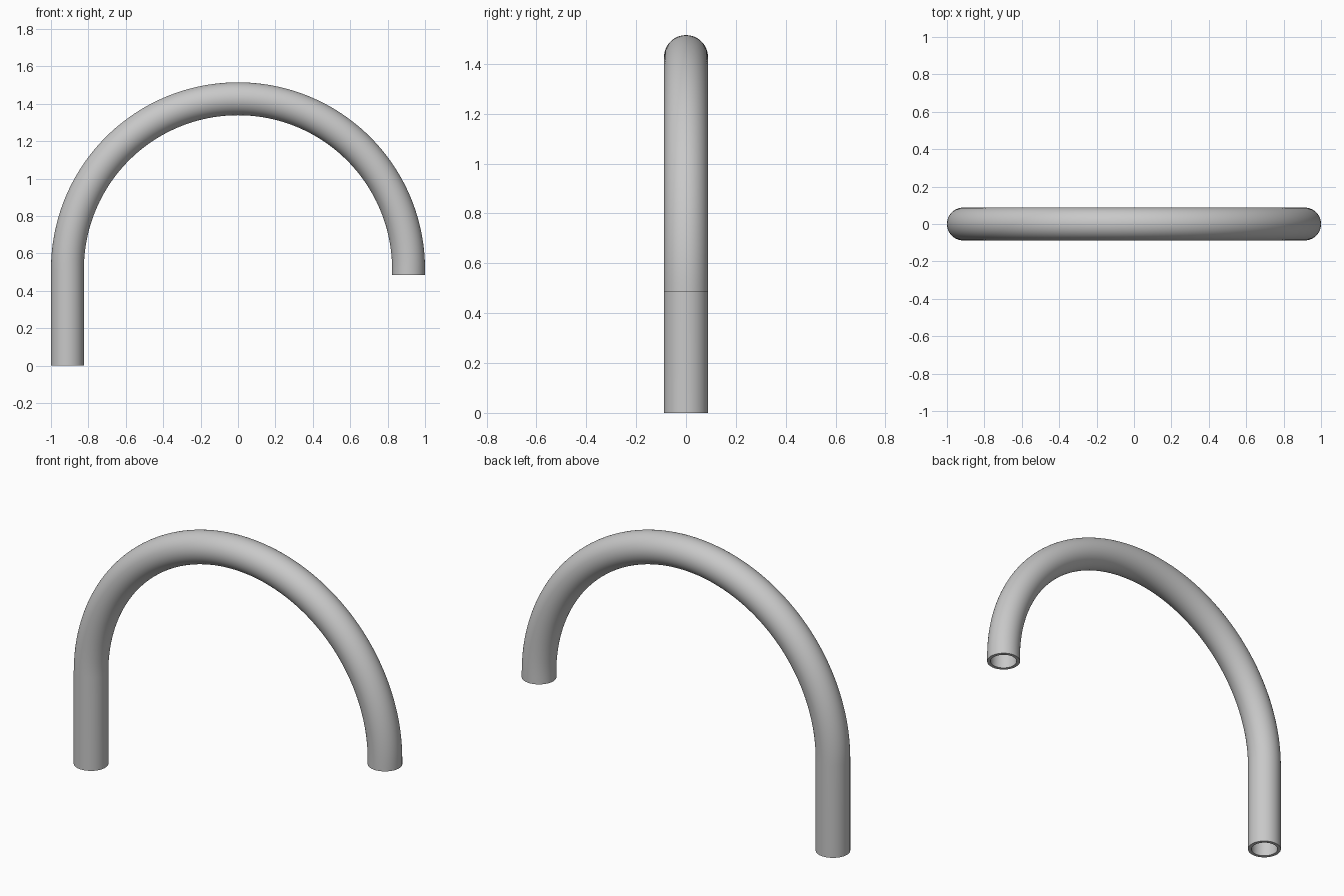
import bpy, bmesh, math
from mathutils import Vector

cube = bpy.data.objects.get("Cube")
if cube:
    bpy.data.objects.remove(cube, do_unlink=True)

OUTER, INNER = 0.088, 0.07       # pipe radii
BEND, BEND_Z = 0.912, 0.515      # bend radius and height of its centre
SHORT_END_Z = 0.485
ARC_STEPS, SIDES = 96, 48

# Centre line: (point, outward direction) from the long leg over to the short leg
path = [(Vector((-BEND, 0, 0)), Vector((-1, 0, 0)))]
for i in range(ARC_STEPS + 1):
    a = math.pi * (1 - i / ARC_STEPS)
    out = Vector((math.cos(a), 0, math.sin(a)))
    path.append((Vector((0, 0, BEND_Z)) + out * BEND, out))
path.append((Vector((BEND, 0, SHORT_END_Z)), Vector((1, 0, 0))))

bm = bmesh.new()


def ring(centre, out, radius):
    side = Vector((0, 1, 0))
    turns = [2 * math.pi * k / SIDES for k in range(SIDES)]
    return [bm.verts.new(centre + radius * (out * math.cos(t) + side * math.sin(t)))
            for t in turns]


def bridge(a, b):
    for k in range(SIDES):
        n = (k + 1) % SIDES
        bm.faces.new((a[k], a[n], b[n], b[k]))


# Outer skin, bore and the two end rims
outer = [ring(p, d, OUTER) for p, d in path]
inner = [ring(p, d, INNER) for p, d in path]
for skin in (outer, inner):
    for a, b in zip(skin, skin[1:]):
        bridge(a, b)
for end in (0, -1):
    bridge(outer[end], inner[end])
bmesh.ops.recalc_face_normals(bm, faces=bm.faces[:])

mesh = bpy.data.meshes.new("bent_pipe")
bm.to_mesh(mesh)
bm.free()
pipe = bpy.data.objects.new("bent_pipe", mesh)
bpy.context.collection.objects.link(pipe)

# Plain grey finish
grey = bpy.data.materials.new("light_grey")
grey.use_nodes = True
colour = (0.58, 0.58, 0.58, 1)
grey.diffuse_color = colour
for node in grey.node_tree.nodes:
    if node.type == "BSDF_PRINCIPLED":
        node.inputs["Base Color"].default_value = colour
mesh.materials.append(grey)

# Smooth walls with crisp rims
bpy.ops.object.select_all(action="DESELECT")
pipe.select_set(True)
bpy.context.view_layer.objects.active = pipe
bpy.ops.object.shade_smooth_by_angle(angle=math.radians(40))
